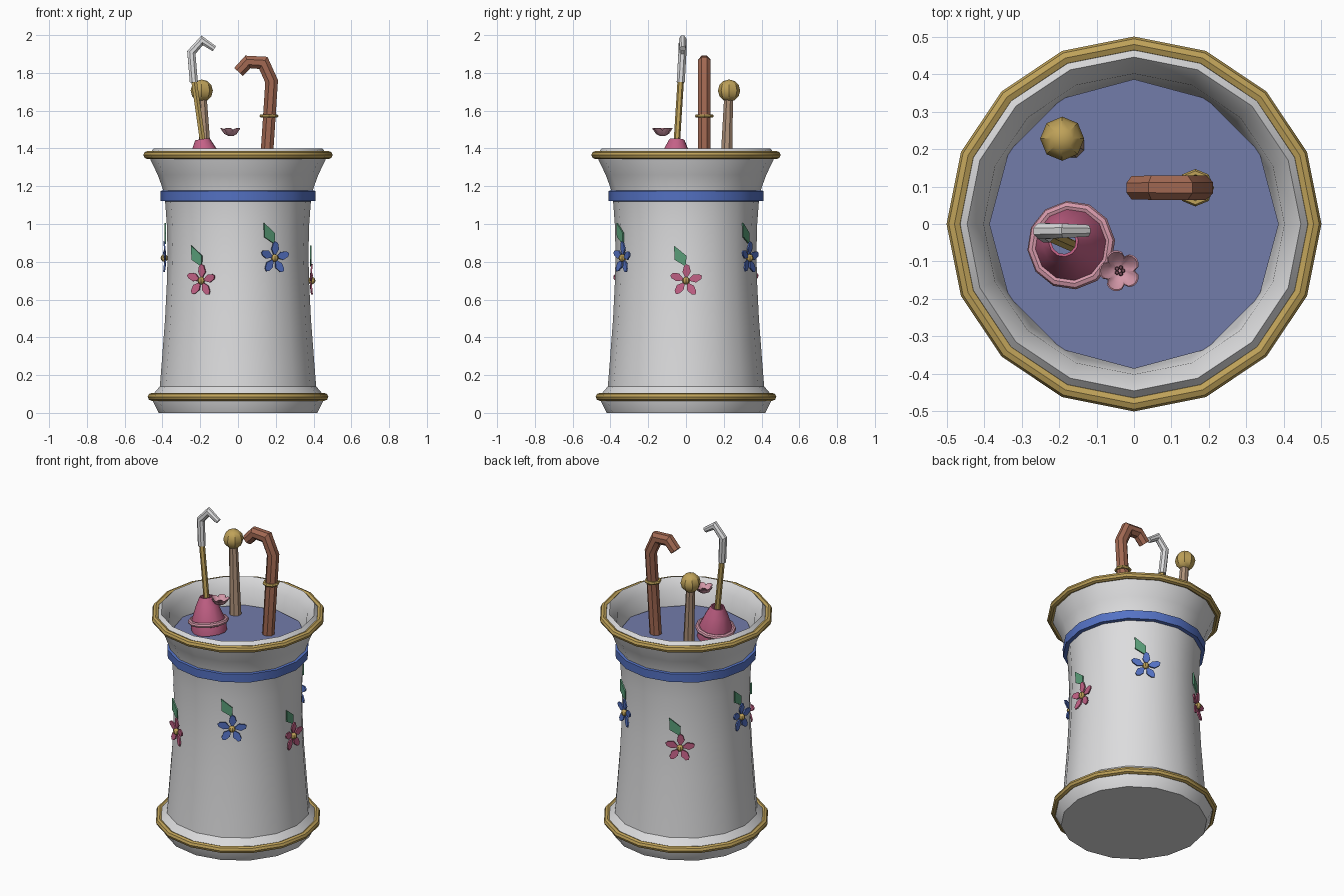
import bpy, bmesh, math
from mathutils import Vector, Matrix

if "Cube" in bpy.data.objects:
    bpy.data.objects.remove(bpy.data.objects["Cube"])

COLORS = {
    "glazed_white": (0.72, 0.72, 0.73), "gold": (0.52, 0.36, 0.10),
    "blue": (0.09, 0.17, 0.56), "slate_blue": (0.17, 0.20, 0.40),
    "rose": (0.55, 0.12, 0.24), "pale_pink": (0.65, 0.31, 0.39),
    "brown": (0.36, 0.14, 0.085), "tan": (0.42, 0.28, 0.19),
    "green": (0.10, 0.34, 0.19), "plum": (0.20, 0.08, 0.11)}
MATS = {}
for key, rgb in COLORS.items():
    MATS[key] = bpy.data.materials.new(key)
    MATS[key].diffuse_color = (*rgb, 1)


def finish(name, bm, mat, smooth=True, matrix=None):
    if matrix is not None:
        bm.transform(matrix)
    bmesh.ops.recalc_face_normals(bm, faces=bm.faces)
    mesh = bpy.data.meshes.new(name)
    bm.to_mesh(mesh)
    bm.free()
    mesh.materials.append(MATS[mat])
    ob = bpy.data.objects.new(name, mesh)
    bpy.context.collection.objects.link(ob)
    if smooth:
        bpy.ops.object.select_all(action='DESELECT')
        ob.select_set(True)
        bpy.context.view_layer.objects.active = ob
        bpy.ops.object.shade_smooth_by_angle(angle=math.radians(32))
    return ob


def skin(bm, rings, wrap=False, caps=True):
    """Bridge rings of vertices with quads."""
    n = len(rings[0])
    for i in range(len(rings) - (0 if wrap else 1)):
        a, b = rings[i], rings[(i + 1) % len(rings)]
        for j in range(n):
            k = (j + 1) % n
            bm.faces.new((a[j], a[k], b[k], b[j]))
    if caps and not wrap:
        bm.faces.new(rings[0])
        bm.faces.new(rings[-1])


def lathe(name, profile, n, mat, wrap=False, matrix=None, smooth=True):
    bm = bmesh.new()
    rings = [[bm.verts.new((r * math.cos(2 * math.pi * j / n),
                            r * math.sin(2 * math.pi * j / n), z))
              for j in range(n)] for r, z in profile]
    skin(bm, rings, wrap)
    return finish(name, bm, mat, smooth, matrix)


def ring(name, major, minor, n, mat, matrix, sides=8):
    prof = [(major + minor * math.cos(2 * math.pi * i / sides),
             minor * math.sin(2 * math.pi * i / sides)) for i in range(sides)]
    return lathe(name, prof, n, mat, True, matrix)


def tube(name, path, radii, n, mat):
    """Tube along a path that bends in the xz plane."""
    bm = bmesh.new()
    pts = [Vector(p) for p in path]
    rings = []
    for i, p in enumerate(pts):
        d_in = (p - pts[max(i - 1, 0)]).normalized()
        d_out = (pts[min(i + 1, len(pts) - 1)] - p).normalized()
        t = (d_in + d_out).normalized()
        u = Vector((0, 1, 0)).cross(t).normalized()
        v = t.cross(u)
        miter = 1.0 if i in (0, len(pts) - 1) else 1 / max(0.75, t.dot(d_in))
        rings.append([bm.verts.new(p + radii[i] * (
            u * miter * math.cos(2 * math.pi * (j + 0.5) / n)
            + v * math.sin(2 * math.pi * (j + 0.5) / n))) for j in range(n)])
    skin(bm, rings)
    return finish(name, bm, mat)


def ball(name, r, mat, loc, seg=10, rows=6):
    bm = bmesh.new()
    bmesh.ops.create_uvsphere(bm, u_segments=seg, v_segments=rows, radius=r)
    return finish(name, bm, mat, True, Matrix.Translation(loc))


def plates(name, outlines, mat, matrix, thick=0.008):
    """Thin plates from outlines of (x, y, lift) points."""
    bm = bmesh.new()
    for pts in outlines:
        skin(bm, [[bm.verts.new((x, y, w + dz)) for x, y, w in pts]
                  for dz in (-thick / 2, thick / 2)])
    return finish(name, bm, mat, False, matrix)


move = Matrix.Translation

# Stand body: outer wall, rim, inner wall, floor
lathe("stand_body", [
    (0.42, 0), (0.455, 0.07), (0.457, 0.09), (0.44, 0.11), (0.414, 0.14),
    (0.405, 0.25), (0.386, 0.5), (0.376, 0.7), (0.373, 0.85), (0.377, 1.0),
    (0.386, 1.12), (0.396, 1.18), (0.425, 1.26), (0.468, 1.35), (0.472, 1.37),
    (0.446, 1.4), (0.402, 1.345), (0.387, 1.22), (0.35, 1.0), (0.35, 0.1)],
    16, "glazed_white")
ring("top_trim", 0.48, 0.021, 16, "gold", move((0, 0, 1.365)))
ring("bottom_trim", 0.457, 0.021, 16, "gold", move((0, 0, 0.085)))
lathe("blue_band", [(0.38, 1.12), (0.409, 1.122), (0.411, 1.175), (0.39, 1.178)],
      16, "blue", True)
lathe("inner_disc", [(0.387, 1.235), (0.387, 1.245)], 12, "slate_blue", smooth=False)

# Six painted flowers with leaves around the body
for i in range(6):
    a = math.radians(60 * i)
    z = 0.70 if i % 2 == 0 else 0.82
    n = Vector((math.cos(a), math.sin(a), 0))
    right = Vector((-n.y, n.x, 0))
    m = Matrix((right, Vector((0, 0, 1)), n)).transposed().to_4x4()
    m.translation = n * 0.384 + Vector((0, 0, z))
    petals = []
    for k in range(5):
        t = math.radians(15 + 72 * k)
        c, s = math.cos(t), math.sin(t)
        petals.append([(c * r - s * w, s * r + c * w, lift) for r, w, lift in (
            (0.008, 0, 0), (0.048, -0.023, 0.003), (0.08, -0.013, 0.007),
            (0.088, 0.003, 0.008), (0.076, 0.015, 0.007), (0.046, 0.021, 0.003))])
    plates(f"flower_{i}", petals, "rose" if i % 2 == 0 else "blue", m)
    plates(f"leaf_{i}", [[(-0.063, 0.185, 0), (-0.061, 0.111, 0),
                          (0, 0.074, 0), (0.002, 0.132, 0)]], "green", m)
    ball(f"flower_center_{i}", 0.02, "gold", m @ Vector((0, 0, 0.006)), 8, 6)

# Hooked cane with collar
tube("hooked_cane", [(0.143, 0.097, 1.22), (0.178, 0.097, 1.755), (0.134, 0.097, 1.853),
                     (0.052, 0.097, 1.858), (0.003, 0.097, 1.805)],
     [0.036, 0.036, 0.036, 0.035, 0.034], 8, "brown")
ring("cane_collar", 0.04, 0.01, 8, "gold", move((0.164, 0.097, 1.572)), 6)

# Straight stick with ball knob
tube("knob_stick", [(-0.165, 0.21, 1.22), (-0.19, 0.226, 1.69)], [0.036, 0.025], 8, "tan")
ball("stick_knob", 0.059, "gold", (-0.192, 0.228, 1.706), 8, 6)

# Folded umbrella: flared cover, rim roll, shaft and hook
base = Vector((-0.160, -0.060, 1.25))
tip = Vector((-0.233, -0.028, 1.76))
tilt = (tip - base).to_track_quat('Z', 'Y').to_matrix().to_4x4()
m = move(base) @ tilt
lathe("umbrella_cover", [(0.102, -0.01), (0.102, 0.05), (0.064, 0.15), (0.04, 0.2),
                         (0.033, 0.2), (0.056, 0.15), (0.094, 0.05), (0.094, -0.01)],
      12, "rose", True, m)
ring("umbrella_rim", 0.104, 0.015, 12, "pale_pink", m @ move((0, 0, 0.055)))
tube("umbrella_shaft", [base, tip], [0.017, 0.017], 6, "gold")
tube("umbrella_hook", [(-0.234, -0.028, 1.75), (-0.247, -0.019, 1.908),
                       (-0.19, -0.018, 1.972), (-0.125, -0.018, 1.928)],
     [0.023, 0.023, 0.021, 0.017], 8, "glazed_white")

# Small open blossom beside the umbrella
center = Vector((-0.038, -0.125, 1.465))
bm = bmesh.new()
rings = []
for r, z in ((0.012, 0), (0.035, 0.012), (0.056, 0.042), (0.052, 0.044),
             (0.032, 0.018), (0.010, 0.006)):
    row = []
    for j in range(30):
        t = 2 * math.pi * j / 30
        scallop = abs(math.sin(2.5 * t)) ** 0.6
        rr = r * (1 - 0.28 * (1 - scallop) * (r > 0.03))
        row.append(bm.verts.new((rr * math.cos(t), rr * math.sin(t),
                                 z * (0.8 + 0.2 * scallop))))
    rings.append(row)
skin(bm, rings)
finish("blossom", bm, "pale_pink", True, move(center))
for k in range(5):
    t = 2 * math.pi * k / 5
    ball(f"stamen_{k}", 0.006, "plum",
         center + Vector((0.009 * math.cos(t), 0.009 * math.sin(t), 0.02)), 6, 4)

for m in bpy.data.materials:
    if m.users and not m.is_grease_pencil:
        m.use_nodes = True
        m.node_tree.nodes["Principled BSDF"].inputs["Base Color"].default_value = m.diffuse_color
